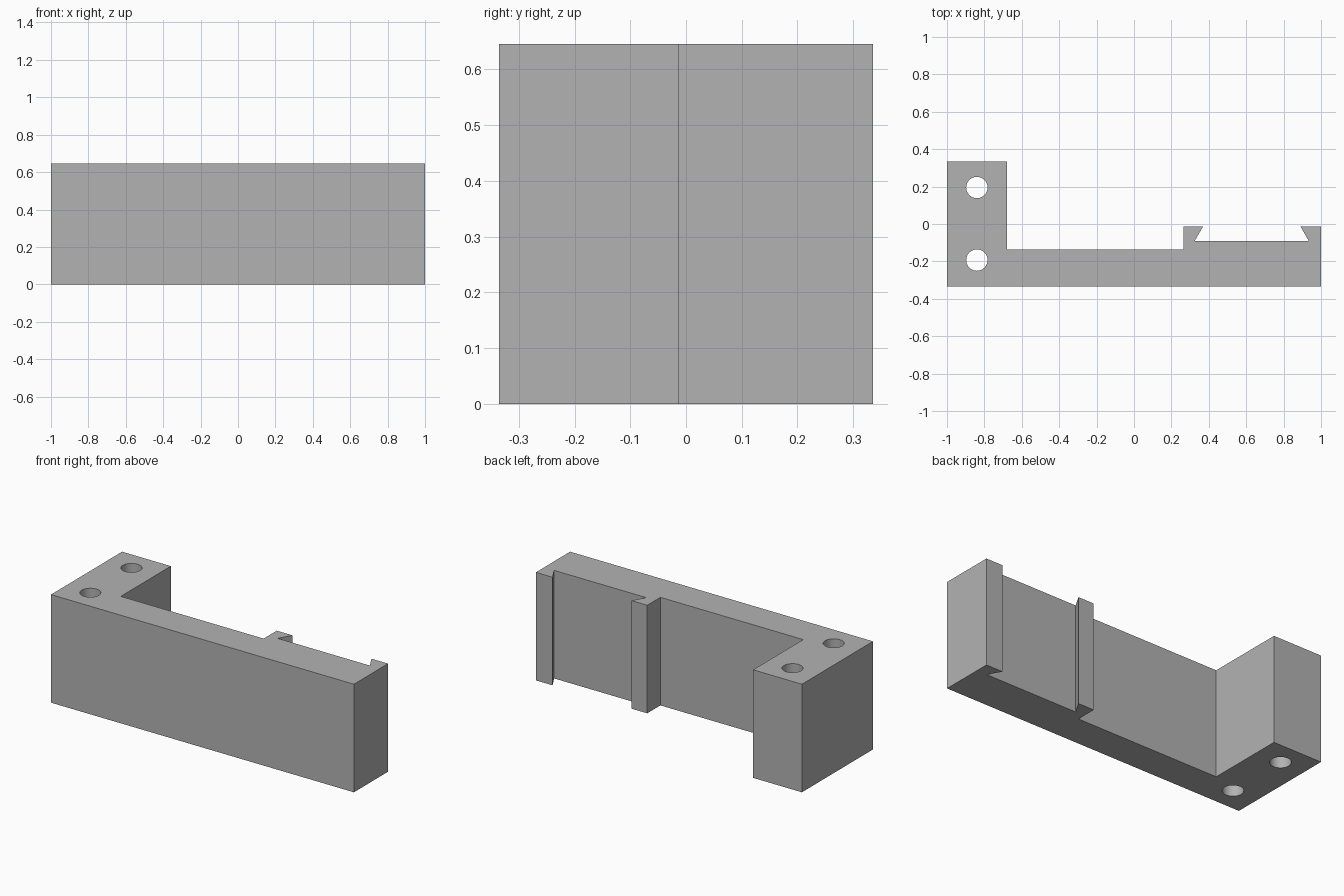
import bpy
import bmesh
import math

cube = bpy.data.objects.get("Cube")
if cube:
    bpy.data.objects.remove(cube, do_unlink=True)

HEIGHT = 0.645
HOLE_RADIUS = 0.057
HOLE_X = -0.84

grey = bpy.data.materials.new("plain grey")
grey.use_nodes = True
grey.diffuse_color = (0.45, 0.45, 0.45, 1)
grey.node_tree.nodes["Principled BSDF"].inputs["Base Color"].default_value = (0.45, 0.45, 0.45, 1)


def extrude_outline(name, outline, z0, z1):
    """Solid prism from a plan outline."""
    bm = bmesh.new()
    face = bm.faces.new([bm.verts.new((x, y, z0)) for x, y in outline])
    result = bmesh.ops.extrude_face_region(bm, geom=[face])
    top = [v for v in result["geom"] if isinstance(v, bmesh.types.BMVert)]
    bmesh.ops.translate(bm, verts=top, vec=(0, 0, z1 - z0))
    bmesh.ops.recalc_face_normals(bm, faces=bm.faces)
    mesh = bpy.data.meshes.new(name)
    bm.to_mesh(mesh)
    bm.free()
    mesh.materials.append(grey)
    obj = bpy.data.objects.new(name, mesh)
    bpy.context.collection.objects.link(obj)
    return obj


# Bracket body: mounting foot, long web and dovetail slot
bracket = extrude_outline("bracket", [
    (-1, -0.335), (1, -0.335),
    (1, -0.013), (0.89, -0.013), (0.934, -0.09),
    (0.325, -0.09), (0.369, -0.013), (0.265, -0.013),
    (0.265, -0.137), (-0.678, -0.137),
    (-0.678, 0.335), (-1, 0.335),
], 0, HEIGHT)

# Two through holes in the mounting foot
for side, y in (("front", -0.193), ("back", 0.195)):
    circle = [(HOLE_X + HOLE_RADIUS * math.cos(math.tau * i / 48),
               y + HOLE_RADIUS * math.sin(math.tau * i / 48)) for i in range(48)]
    cutter = extrude_outline(side + "_hole_cutter", circle, -0.1, HEIGHT + 0.1)
    cutter.hide_render = True
    cutter.hide_set(True)
    cut = bracket.modifiers.new(side + "_hole", 'BOOLEAN')
    cut.operation = 'DIFFERENCE'
    cut.solver = 'EXACT'
    cut.object = cutter

# Apply the cuts and smooth the hole walls only
bpy.ops.object.select_all(action='DESELECT')
bpy.context.view_layer.objects.active = bracket
bracket.select_set(True)
for modifier in list(bracket.modifiers):
    cutter = modifier.object
    bpy.ops.object.modifier_apply(modifier=modifier.name)
    bpy.data.objects.remove(cutter, do_unlink=True)
bpy.ops.object.shade_smooth_by_angle(angle=math.radians(30))
